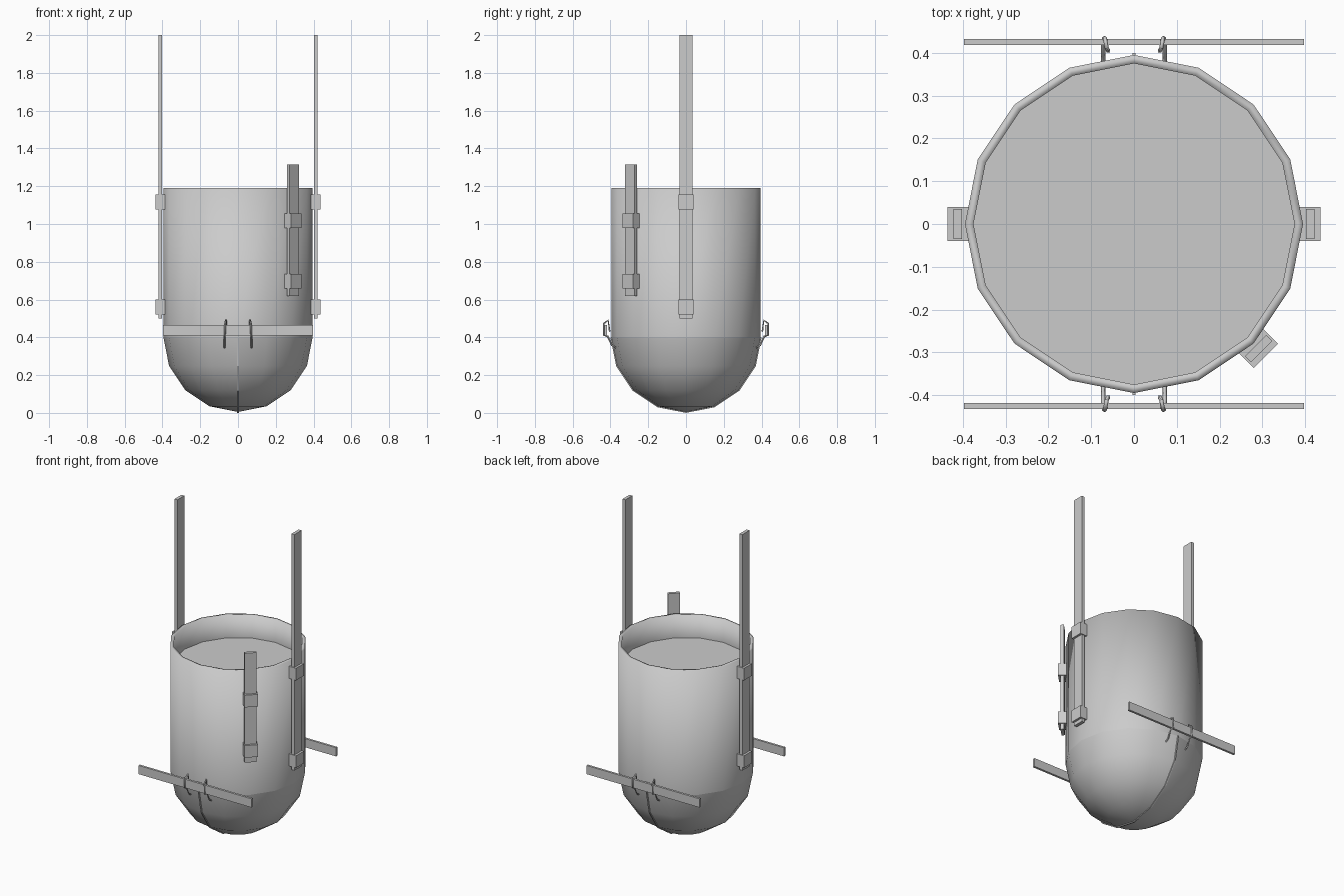
import bpy, bmesh, math
from mathutils import Matrix, Vector

if "Cube" in bpy.data.objects:
    bpy.data.objects.remove(bpy.data.objects["Cube"])

gray = bpy.data.materials.new("plain_gray")
gray.diffuse_color = (0.6, 0.6, 0.6, 1)
gray.use_nodes = True
gray.node_tree.nodes["Principled BSDF"].inputs["Base Color"].default_value = gray.diffuse_color
SIDES, R = 16, 0.395


def add_object(name, bm, smooth=False):
    bmesh.ops.recalc_face_normals(bm, faces=bm.faces)
    mesh = bpy.data.meshes.new(name)
    bm.to_mesh(mesh)
    bm.free()
    mesh.materials.append(gray)
    for f in mesh.polygons:
        f.use_smooth = smooth
    ob = bpy.data.objects.new(name, mesh)
    bpy.context.collection.objects.link(ob)
    return ob


def box(name, lo, hi, turn=0):
    bm = bmesh.new()
    bmesh.ops.create_cube(bm, size=1)
    lo, hi = Vector(lo), Vector(hi)
    bm.transform(Matrix.Rotation(math.radians(turn), 4, 'Z')
                 @ Matrix.Translation((lo + hi) / 2)
                 @ Matrix.Diagonal((*(hi - lo), 1)))
    return add_object(name, bm)


def lathe(name, profile, start=0, steps=SIDES):
    """Revolve (radius, z) points about z in steps of one side."""
    bm = bmesh.new()
    verts = [bm.verts.new((r, 0, z)) for r, z in profile]
    edges = [bm.edges.new(p) for p in zip(verts, verts[1:])]
    bm.transform(Matrix.Rotation(start, 4, 'Z'))
    bmesh.ops.spin(bm, geom=verts + edges, cent=(0, 0, 0), axis=(0, 0, 1),
                   angle=2 * math.pi * steps / SIDES, steps=steps)
    bmesh.ops.remove_doubles(bm, verts=bm.verts, dist=1e-4)
    return add_object(name, bm, True)


# Open-topped wall and the level floor inside it
lathe("wall", [(R, 0.40), (R, 1.19), (0.375, 1.19), (0.375, 1.04)])
bm = bmesh.new()
bmesh.ops.create_circle(bm, cap_ends=True, segments=SIDES, radius=0.376,
                        matrix=Matrix.Translation((0, 0, 1.045)))
add_object("inner_floor", bm)

# Two bottom doors, each half of a low-poly dome
arc = [(R * math.cos(i * math.pi / 8), 0.40 - R * math.sin(i * math.pi / 8))
       for i in range(5)]
for name, start in (("right_door", -math.pi / 2), ("left_door", math.pi / 2)):
    lathe(name, arc, start, SIDES // 2)

# Thin lip where the doors meet
bm = bmesh.new()
angles = [math.pi + i * math.pi / 8 for i in range(9)]
rows = [[bm.verts.new((x, r * math.cos(a), 0.40 + r * math.sin(a)))
         for x, r in ((-0.004, 0.385), (-0.004, 0.40), (0.004, 0.40), (0.004, 0.385))]
        for a in angles]
for a, b in zip(rows, rows[1:]):
    for i in range(4):
        j = (i + 1) % 4
        bm.faces.new((a[i], a[j], b[j], b[i]))
bm.faces.new(rows[0])
bm.faces.new(rows[-1])
add_object("door_lip", bm)


# Upright bars, each held by two clamps
def upright(name, turn, bottom, top, clamps):
    box(name + "_bar", (0.402, -0.035, bottom), (0.422, 0.035, top), turn)
    for z in clamps:
        box(name + "_clamp", (0.385, -0.04, z), (0.436, 0.04, z + 0.077), turn)


upright("right_upright", 0, 0.50, 2.0, (0.522, 1.078))
upright("left_upright", 180, 0.50, 2.0, (0.522, 1.078))
upright("corner_upright", -45, 0.62, 1.315, (0.658, 0.978))

# Cross bars front and back, with bent wire hooks reaching to the doors
hook = [(0.072, 0.372, 0.345), (0.072, 0.392, 0.358), (0.072, 0.414, 0.405),
        (0.070, 0.435, 0.412), (0.068, 0.435, 0.474), (0.064, 0.412, 0.490),
        (0.060, 0.404, 0.430)]
for name, s in (("front", -1), ("back", 1)):
    ys = sorted((s * 0.418, s * 0.432))
    box(name + "_cross_bar", (-0.397, ys[0], 0.41), (0.397, ys[1], 0.465))
    for side in (-1, 1):
        curve = bpy.data.curves.new(name + "_hook", 'CURVE')
        curve.dimensions = '3D'
        curve.bevel_depth = 0.005
        curve.bevel_resolution = 0
        curve.use_fill_caps = True
        sp = curve.splines.new('POLY')
        sp.points.add(len(hook) - 1)
        for p, (x, y, z) in zip(sp.points, hook):
            p.co = (x * side, y * s, z, 1)
        curve.materials.append(gray)
        bpy.context.collection.objects.link(
            bpy.data.objects.new(name + "_hook", curve))
